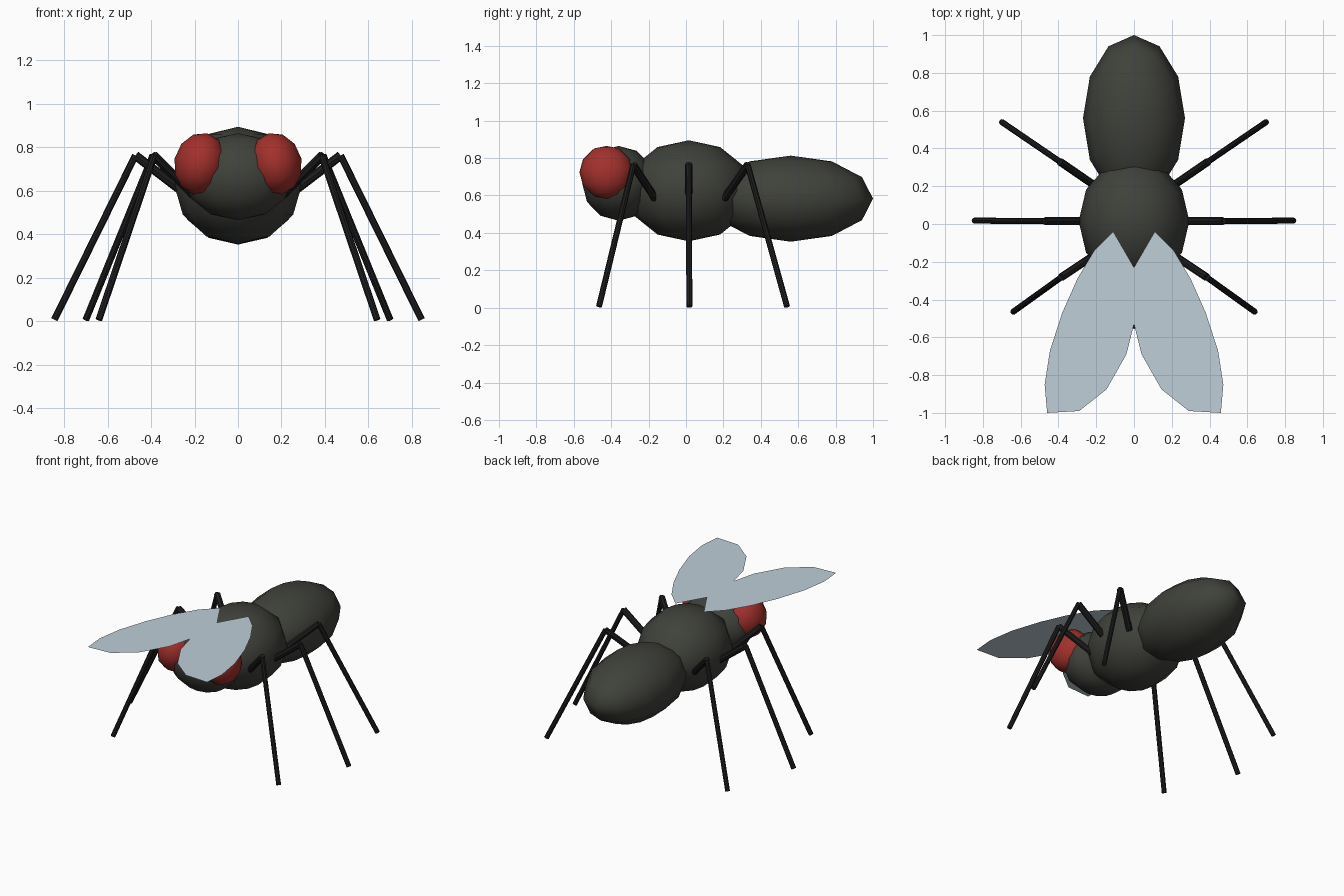
import bpy, math
from mathutils import Vector

if "Cube" in bpy.data.objects:
    bpy.data.objects.remove(bpy.data.objects["Cube"])


def material(name, color):
    m = bpy.data.materials.new(name)
    m.diffuse_color = (*color, 1)
    m.use_nodes = True
    m.node_tree.nodes["Principled BSDF"].inputs["Base Color"].default_value = m.diffuse_color
    return m


BODY = material("dark_body", (0.05, 0.053, 0.043))
LEG = material("black_leg", (0.012, 0.012, 0.012))
EYE = material("red_eye", (0.36, 0.03, 0.025))
WING = material("pale_wing", (0.52, 0.62, 0.68))


def ellipsoid(name, loc, radii, mat, roll=0):
    # Low-sided sphere with a 30 degree step, poles along z
    bpy.ops.mesh.primitive_uv_sphere_add(segments=12, ring_count=6, radius=1,
                                         location=loc, rotation=(0, roll, 0))
    o = bpy.context.object
    o.name = name
    o.scale = radii
    o.data.materials.append(mat)
    bpy.ops.object.shade_smooth()
    return o


def rod(name, a, b, radius):
    a, b = Vector(a), Vector(b)
    d = b - a
    bpy.ops.mesh.primitive_cylinder_add(vertices=8, radius=radius, depth=d.length,
                                        location=(a + b) / 2,
                                        rotation=d.to_track_quat('Z', 'Y').to_euler())
    o = bpy.context.object
    o.name = name
    o.data.materials.append(LEG)


# Body
ellipsoid("thorax", (0, 0.015, 0.625), (0.293, 0.335, 0.27), BODY)
ellipsoid("abdomen", (0, 0.56, 0.583), (0.27, 0.44, 0.23), BODY)
ellipsoid("head", (0, -0.36, 0.665), (0.25, 0.195, 0.2), BODY)

# Legs: hip, knee, foot on the right side
LEGS = {
    "front": ((0.21, -0.165, 0.585), (0.385, -0.282, 0.763), (0.64, -0.465, 0.007)),
    "middle": ((0.24, 0.015, 0.585), (0.472, 0.015, 0.763), (0.845, 0.018, 0.007)),
    "rear": ((0.21, 0.205, 0.585), (0.392, 0.33, 0.763), (0.7, 0.54, 0.007)),
}

# Right half of the wing outline, up to the centre line where the wings overlap
OUTLINE = [(0.11, -0.04), (0.21, -0.14), (0.30, -0.29), (0.38, -0.47), (0.445, -0.67),
           (0.473, -0.85), (0.46, -1.0), (0.29, -0.99), (0.145, -0.875),
           (0.04, -0.69), (0, -0.53), (0, -0.23)]

for side, s in (("right", 1), ("left", -1)):
    ellipsoid(f"{side}_eye", (s * 0.172, -0.425, 0.724), (0.122, 0.145, 0.144),
              EYE, roll=-s * math.radians(12))
    for where, pts in LEGS.items():
        hip, knee, foot = [(s * x, y, z) for x, y, z in pts]
        rod(f"{side}_{where}_upper_leg", hip, knee, 0.021)
        rod(f"{side}_{where}_lower_leg", knee, foot, 0.016)
    # Flat wing sheet facing up
    verts = [(s * x, y, 0.881) for x, y in OUTLINE]
    if s > 0:
        verts.reverse()
    me = bpy.data.meshes.new(f"{side}_wing")
    me.from_pydata(verts, [], [list(range(len(verts)))])
    me.materials.append(WING)
    wing = bpy.data.objects.new(f"{side}_wing", me)
    bpy.context.collection.objects.link(wing)
